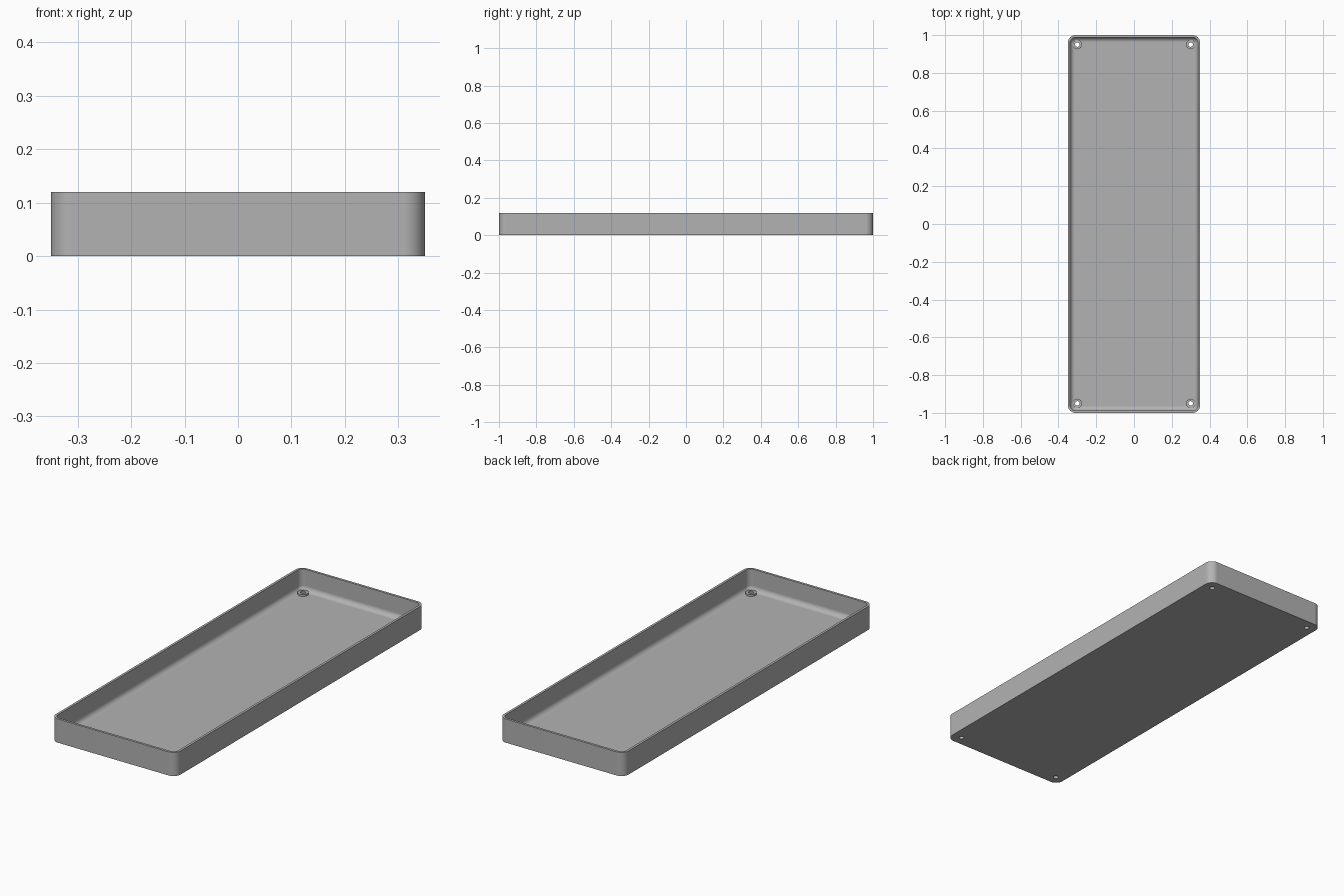
import bpy, bmesh
from math import sin, cos, pi, radians

cube = bpy.data.objects.get("Cube")
if cube:
    bpy.data.objects.remove(cube, do_unlink=True)

HALF_X, HALF_Y, HEIGHT = 0.35, 1.0, 0.12
CORNER, WALL, FLOOR, FILLET = 0.04, 0.012, 0.012, 0.025
HOLE_X, HOLE_Y, HOLE_R = 0.3, 0.95, 0.012
BOSS_R, BOSS_TOP = 0.025, 0.022

grey = bpy.data.materials.new("grey")
grey.use_nodes = True
grey.diffuse_color = (0.45, 0.45, 0.45, 1)
grey.node_tree.nodes["Principled BSDF"].inputs["Base Color"].default_value = (0.45, 0.45, 0.45, 1)


def add_object(name, bm):
    bmesh.ops.recalc_face_normals(bm, faces=bm.faces[:])
    mesh = bpy.data.meshes.new(name)
    bm.to_mesh(mesh)
    bm.free()
    mesh.materials.append(grey)
    obj = bpy.data.objects.new(name, mesh)
    bpy.context.collection.objects.link(obj)
    return obj


def rounded_ring(bm, inset, z, steps=8):
    """Rounded rectangle loop, inset from the outer outline."""
    radius = CORNER - inset
    verts = []
    for i, (sx, sy) in enumerate(((1, 1), (-1, 1), (-1, -1), (1, -1))):
        for k in range(steps + 1):
            a = (i + k / steps) * pi / 2
            verts.append(bm.verts.new((sx * (HALF_X - CORNER) + radius * cos(a),
                                       sy * (HALF_Y - CORNER) + radius * sin(a), z)))
    return verts


def round_ring(bm, x, y, radius, z, sides=32):
    return [bm.verts.new((x + radius * cos(2 * pi * k / sides),
                          y + radius * sin(2 * pi * k / sides), z)) for k in range(sides)]


def bridge(bm, a, b):
    n = len(a)
    for k in range(n):
        bm.faces.new((a[k], a[(k + 1) % n], b[(k + 1) % n], b[k]))


def finish(obj):
    bpy.ops.object.select_all(action='DESELECT')
    obj.select_set(True)
    bpy.context.view_layer.objects.active = obj
    bpy.ops.object.shade_smooth_by_angle(angle=radians(35))
    weighted = obj.modifiers.new("Flat floor shading", 'WEIGHTED_NORMAL')
    weighted.keep_sharp = True


# Tray: outer wall, rim, inner wall and filleted floor in one loft
bm = bmesh.new()
profile = [(0, 0), (0, HEIGHT), (WALL, HEIGHT)]
for k in range(9):
    a = k / 8 * pi / 2
    profile.append((WALL + FILLET * (1 - cos(a)), FLOOR + FILLET * (1 - sin(a))))
rings = [rounded_ring(bm, inset, z) for inset, z in profile]
for lower, upper in zip(rings, rings[1:]):
    bridge(bm, lower, upper)
bm.faces.new(rings[0])
bm.faces.new(rings[-1])
tray = add_object("tray", bm)

# Screw holes cut through the floor
corners = [(sx * HOLE_X, sy * HOLE_Y) for sx in (-1, 1) for sy in (-1, 1)]
bm = bmesh.new()
for x, y in corners:
    low = round_ring(bm, x, y, HOLE_R, -0.02)
    high = round_ring(bm, x, y, HOLE_R, 0.05)
    bridge(bm, low, high)
    bm.faces.new(low)
    bm.faces.new(high)
cutter = add_object("hole_cutter", bm)
cutter.hide_render = True
cut = tray.modifiers.new("Screw holes", 'BOOLEAN')
cut.operation = 'DIFFERENCE'
cut.solver = 'EXACT'
cut.object = cutter
bpy.context.view_layer.objects.active = tray
bpy.ops.object.modifier_apply(modifier=cut.name)
bpy.data.objects.remove(cutter, do_unlink=True)
finish(tray)

# Raised rings around the screw holes
bm = bmesh.new()
for x, y in corners:
    loops = [round_ring(bm, x, y, r, z) for r, z in
             ((BOSS_R, FLOOR - 0.004), (BOSS_R, BOSS_TOP),
              (HOLE_R, BOSS_TOP), (HOLE_R, FLOOR - 0.004))]
    for k in range(4):
        bridge(bm, loops[k], loops[(k + 1) % 4])
finish(add_object("screw_bosses", bm))
